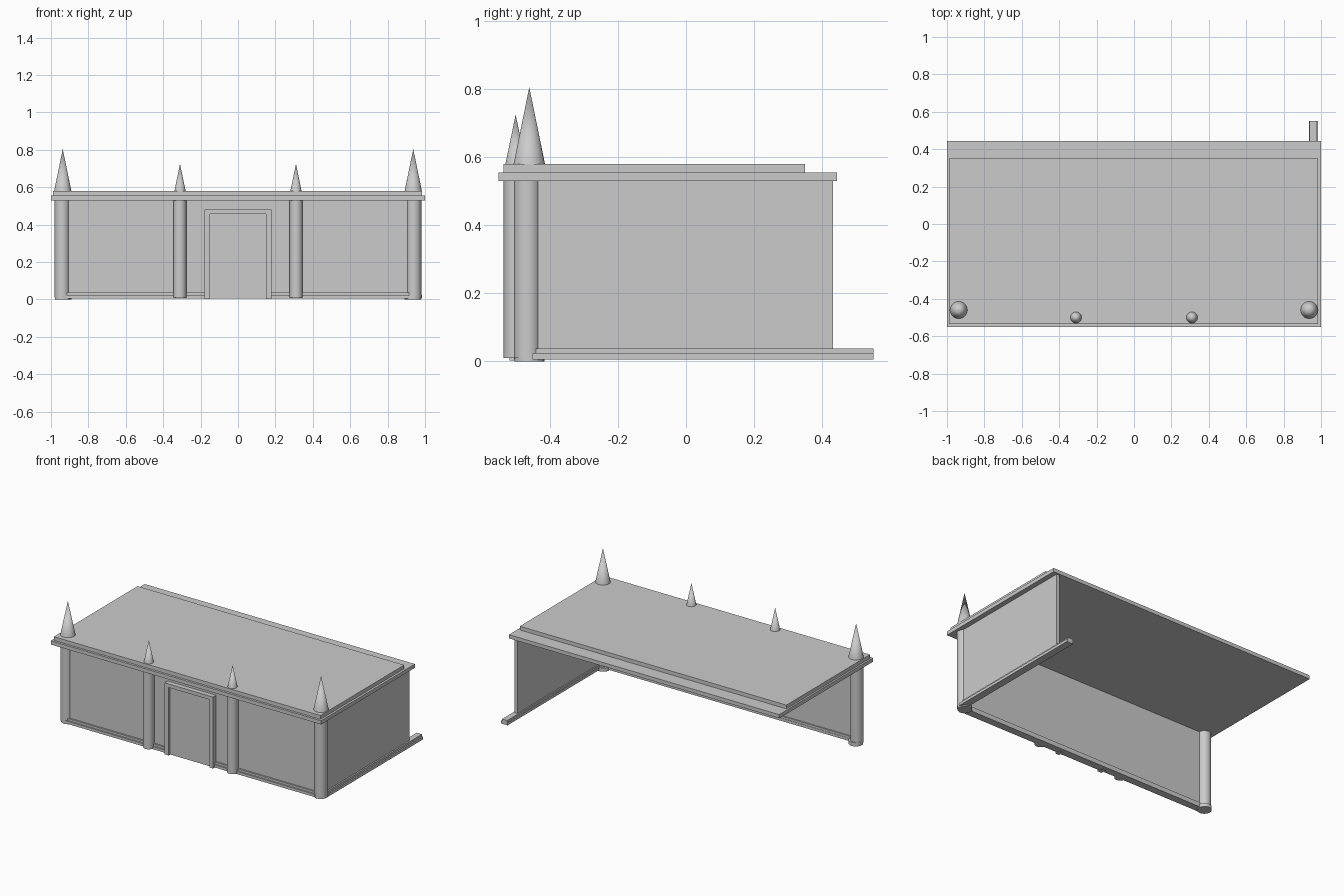
import bpy, math

if "Cube" in bpy.data.objects:
    bpy.data.objects.remove(bpy.data.objects["Cube"])


def box(name, x, y, z):
    """Box from (min, max) ranges on each axis."""
    bpy.ops.mesh.primitive_cube_add(size=1, location=[sum(r) / 2 for r in (x, y, z)])
    ob = bpy.context.object
    ob.name = name
    ob.scale = [r[1] - r[0] for r in (x, y, z)]
    bpy.ops.object.transform_apply(location=False, rotation=False, scale=True)
    return ob


def cone(name, x, y, r1, r2, z0, z1):
    """Round upright part; r2 = 0 gives a spire."""
    bpy.ops.mesh.primitive_cone_add(vertices=32, radius1=r1, radius2=r2,
                                    depth=z1 - z0, location=(x, y, (z0 + z1) / 2))
    bpy.context.object.name = name
    bpy.ops.object.shade_smooth_by_angle(angle=math.radians(40))


# Roof: two stepped slabs
box("roof_lower_slab", (-1, 1), (-0.55, 0.443), (0.53, 0.555))
box("roof_upper_slab", (-0.988, 0.985), (-0.535, 0.35), (0.555, 0.58))

# Walls: front and right side only, the rest is open
box("front_wall", (-0.945, 0.945), (-0.485, -0.465), (0.006, 0.53))
box("right_wall", (0.946, 0.966), (-0.46, 0.432), (0.006, 0.53))

# Stepped plinths under both walls
box("front_plinth_lower", (-0.92, 0.92), (-0.505, -0.455), (0.006, 0.024))
box("front_plinth_upper", (-0.92, 0.92), (-0.496, -0.457), (0.024, 0.038))
box("right_plinth_lower", (0.936, 0.985), (-0.45, 0.55), (0.006, 0.024))
box("right_plinth_upper", (0.938, 0.976), (-0.44, 0.55), (0.024, 0.038))

# Doorway: panel and projecting frame
box("door_panel", (-0.15, 0.15), (-0.507, -0.48), (0.006, 0.457))
for side, x in (("left", (-0.18, -0.15)), ("right", (0.15, 0.178))):
    box("door_jamb_" + side, x, (-0.518, -0.48), (0.003, 0.457))
box("door_lintel", (-0.18, 0.178), (-0.518, -0.48), (0.457, 0.481))

# Columns with feet and spires, mirrored left and right
for side, s in (("left", -1), ("right", 1)):
    cone("corner_column_" + side, s * 0.94, -0.465, 0.04, 0.04, 0.01, 0.53)
    cone("corner_foot_" + side, s * 0.935, -0.46, 0.044, 0.044, 0, 0.025)
    cone("corner_spire_" + side, s * 0.937, -0.46, 0.046, 0, 0.58, 0.805)
    cone("door_column_" + side, s * 0.311, -0.5, 0.035, 0.035, 0.01, 0.53)
    cone("door_spire_" + side, s * 0.31, -0.5, 0.03, 0, 0.58, 0.725)
